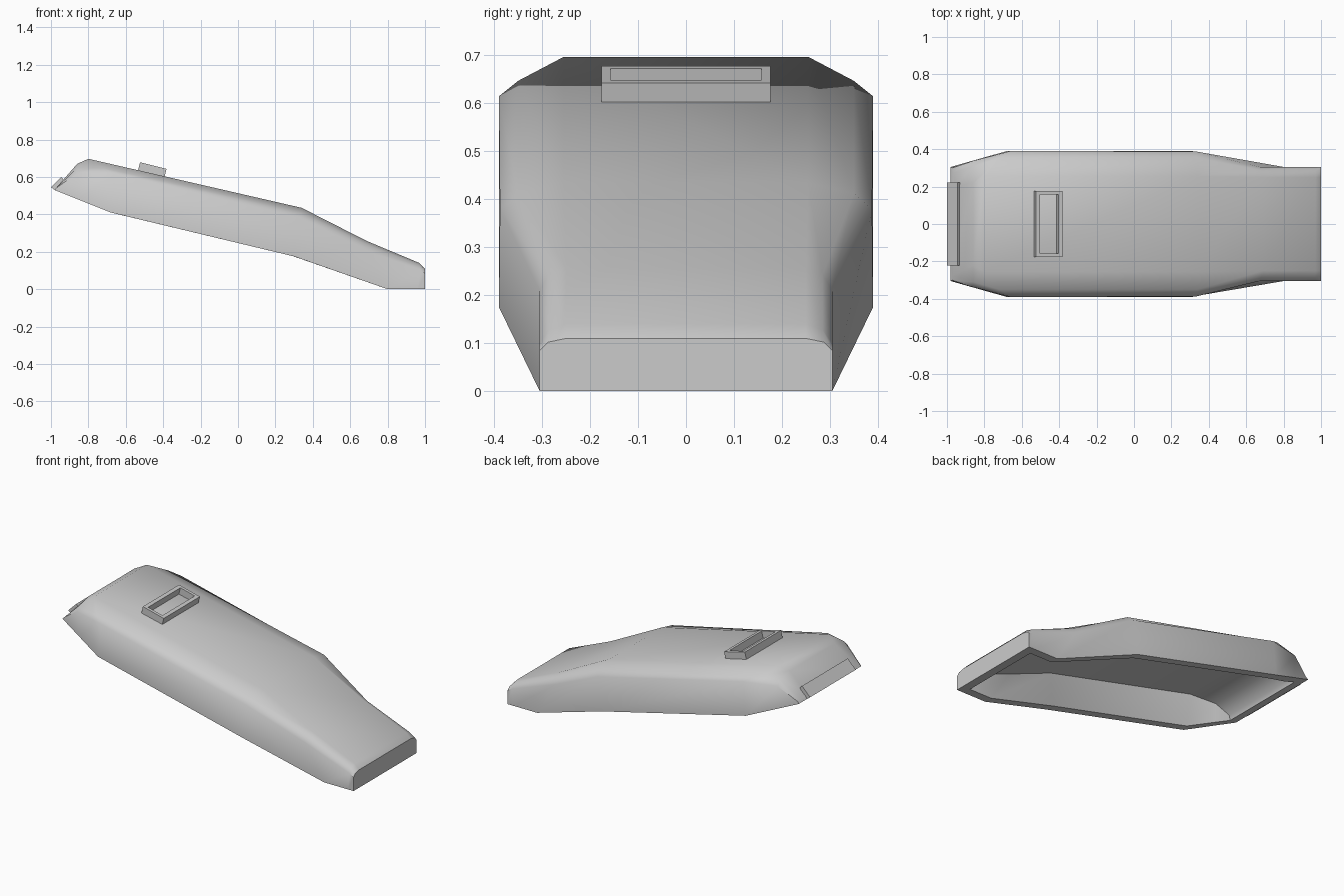
import bpy, bmesh, math
from mathutils import Matrix, Vector

if "Cube" in bpy.data.objects:
    bpy.data.objects.remove(bpy.data.objects["Cube"])


def finish(name, bm, smooth=None):
    bmesh.ops.recalc_face_normals(bm, faces=bm.faces)
    me = bpy.data.meshes.new(name)
    bm.to_mesh(me)
    bm.free()
    ob = bpy.data.objects.new(name, me)
    bpy.context.collection.objects.link(ob)
    if smooth:
        bpy.ops.object.select_all(action='DESELECT')
        ob.select_set(True)
        bpy.context.view_layer.objects.active = ob
        bpy.ops.object.shade_smooth_by_angle(angle=math.radians(smooth))
    return ob


def loop_both_sides(half):
    """Half section (x, y, z) from rim to top, mirrored across y."""
    return [(x, -y, z) for x, y, z in half] + [(x, y, z) for x, y, z in reversed(half)]


# Outer half sections, rear to front: rim, shoulder, chamfer, top edge
outer = [
    [(-.98, .305, .53), (-.973, .30, .54), (-.967, .275, .547), (-.96, .20, .553)],
    [(-.85, .342, .478), (-.86, .338, .62), (-.86, .31, .648), (-.86, .22, .67)],
    [(-.68, .39, .41), (-.66, .39, .615), (-.72, .35, .647), (-.80, .255, .697)],
    [(.30, .39, .175), (.33, .388, .38), (.34, .35, .412), (.34, .255, .435)],
    [(.80, .305, 0), (.67, .305, .21), (.68, .285, .243), (.69, .25, .257)],
    [(.96, .305, 0), (.975, .305, .10), (.97, .285, .128), (.97, .25, .14)],
    [(1.0, .305, 0), (1.0, .305, .085), (1.0, .288, .102), (1.0, .25, .11)],
]
# Cavity half sections: rim, ceiling edge
inner = [
    [(-.91, .27, .502), (-.90, .268, .53)],
    [(-.82, .29, .466), (-.82, .285, .58)],
    [(-.66, .34, .405), (-.68, .335, .61)],
    [(.29, .34, .178), (.31, .335, .375)],
    [(.80, .255, 0), (.67, .255, .20)],
    [(.90, .255, 0), (.90, .25, .115)],
    [(.95, .255, 0), (.95, .25, .09)],
]

# Hollow shell body
bm = bmesh.new()
rings = []
for o, i in zip(outer, inner):
    pts = loop_both_sides(o) + loop_both_sides(i)[::-1]
    rings.append([bm.verts.new(p) for p in pts])
n = len(rings[0])
for a, b in zip(rings, rings[1:]):
    for k in range(n):
        m = (k + 1) % n
        bm.faces.new((a[k], a[m], b[m], b[k]))
for r in (rings[0], rings[-1]):
    bm.faces.new(r[:8])
    bm.faces.new(r[8:])
    bm.faces.new((r[0], r[7], r[8], r[11]))
finish("shell_body", bm, 40)

# Raised rectangular frame on top, tilted with the slope
bm = bmesh.new()
loops = []
for hx, hy, z in [(.073, .176, -.02), (.073, .176, .045), (.05, .157, .045), (.05, .157, -.02)]:
    loops.append([bm.verts.new((sx * hx, sy * hy, z))
                  for sx, sy in ((-1, -1), (1, -1), (1, 1), (-1, 1))])
for j in range(4):
    a, b = loops[j], loops[(j + 1) % 4]
    for k in range(4):
        m = (k + 1) % 4
        bm.faces.new((a[k], a[m], b[m], b[k]))
bm.transform(Matrix.Translation((-.464, 0, .617)) @ Matrix.Rotation(math.radians(14), 4, 'Y'))
finish("top_frame", bm)

# Flat plate on the rear slope
bm = bmesh.new()
face = bm.faces.new([bm.verts.new((x, -.222, z)) for x, z in
                     ((-1.0, .545), (-.945, .60), (-.925, .577), (-.98, .53))])
ext = bmesh.ops.extrude_face_region(bm, geom=[face])
bmesh.ops.translate(bm, vec=Vector((0, .444, 0)),
                    verts=[v for v in ext["geom"] if isinstance(v, bmesh.types.BMVert)])
finish("rear_plate", bm)
